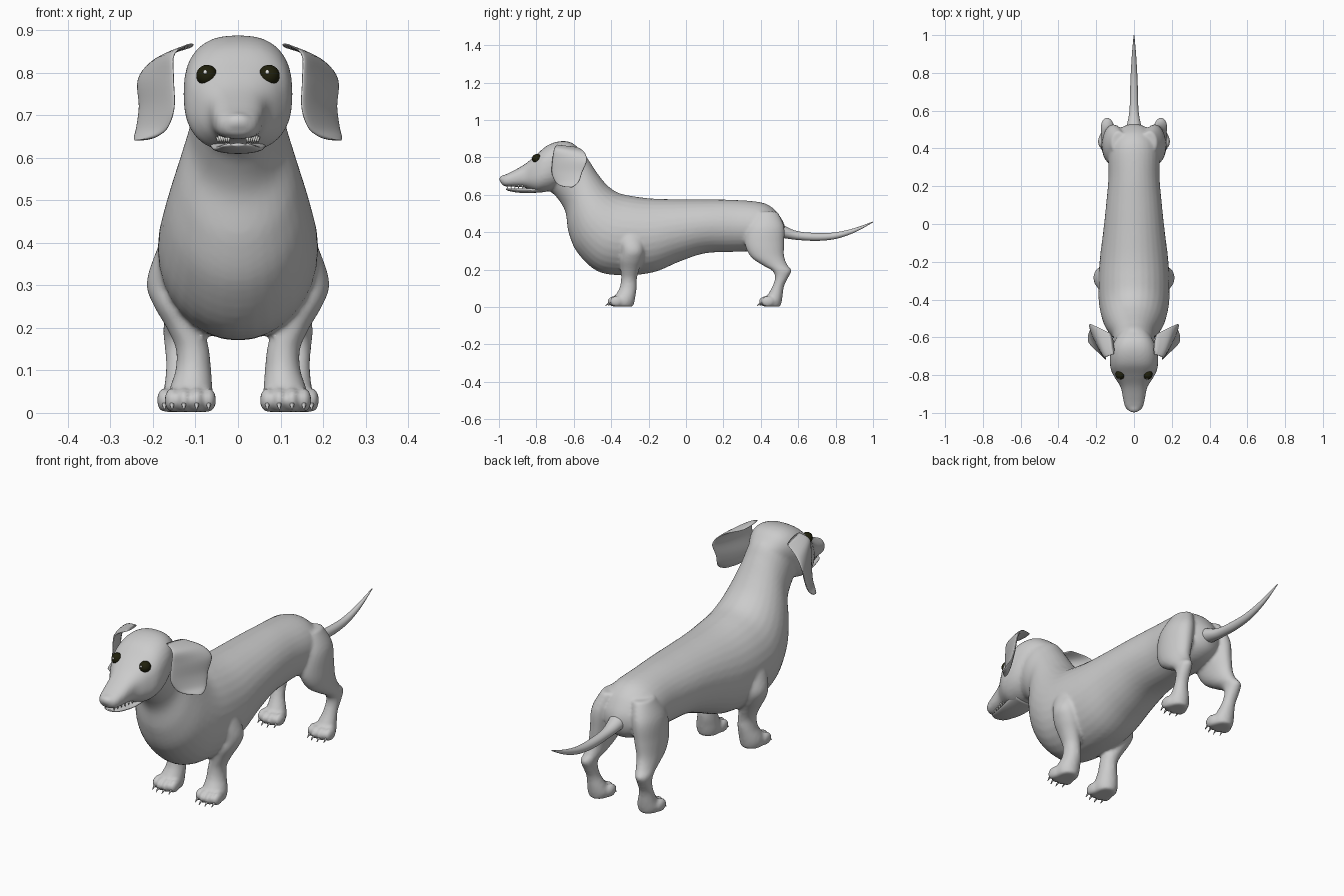
import bpy, bmesh, math
from mathutils import Vector, Matrix

if "Cube" in bpy.data.objects:
    bpy.data.objects.remove(bpy.data.objects["Cube"])


def material(name, rgb):
    m = bpy.data.materials.new(name)
    m.use_nodes = True
    m.diffuse_color = (*rgb, 1)
    m.node_tree.nodes["Principled BSDF"].inputs["Base Color"].default_value = (*rgb, 1)
    return m


COAT = material("coat grey", (0.6, 0.6, 0.6))
EYE = material("eye dark olive", (0.015, 0.015, 0.004))
WHITE = material("tooth white", (0.85, 0.85, 0.82))


def finish(bm, name, mat):
    bmesh.ops.recalc_face_normals(bm, faces=bm.faces)
    mesh = bpy.data.meshes.new(name)
    bm.to_mesh(mesh)
    bm.free()
    mesh.materials.append(mat)
    mesh.shade_smooth()
    ob = bpy.data.objects.new(name, mesh)
    bpy.context.scene.collection.objects.link(ob)
    return ob


def catmull(p0, p1, p2, p3, t):
    return 0.5 * (2 * p1 + (p2 - p0) * t + (2 * p0 - 5 * p1 + 4 * p2 - p3) * t * t
                  + (3 * p1 - p0 - 3 * p2 + p3) * t ** 3)


def power(v, p):
    return math.copysign(abs(v) ** p, v)


def loft(bm, stations, p=1.0, sides=32, steps=5):
    """Smooth skin through rings given as (centre, half axis a, half axis b)."""
    st = [[Vector(v) for v in s] for s in stations]
    st = [st[0]] + st + [st[-1]]
    rings = []
    for i in range(1, len(st) - 2):
        last = i == len(st) - 3
        for k in range(steps + last):
            c, a, b = (catmull(*[st[i + d][j] for d in (-1, 0, 1, 2)], k / steps)
                       for j in range(3))
            rings.append([bm.verts.new(c + a * power(math.cos(t), p) + b * power(math.sin(t), p))
                          for t in (math.tau * n / sides for n in range(sides))])
    for r, q in zip(rings, rings[1:]):
        for n in range(sides):
            m = (n + 1) % sides
            bm.faces.new((r[n], r[m], q[m], q[n]))
    bm.faces.new(rings[0])
    bm.faces.new(rings[-1])


def spine(rows):
    """Rows of top y, top z, bottom y, bottom z, half width."""
    return [((0, (ty + by) / 2, (tz + bz) / 2), (0, (ty - by) / 2, (tz - bz) / 2), (w, 0, 0))
            for ty, tz, by, bz, w in rows]


def limb(rows, s):
    """Rows of x, y, z, half width, half depth, mirrored by s."""
    return [((s * x, y, z), (w, 0, 0), (0, d, 0)) for x, y, z, w, d in rows]


def ball(bm, c, size, seg=20):
    bmesh.ops.create_uvsphere(bm, u_segments=seg, v_segments=seg // 2, radius=1,
                              matrix=Matrix.Translation(c) @ Matrix.Diagonal((*size, 1)))


def spike(bm, a, b, r):
    a, b = Vector(a), Vector(b)
    rot = (b - a).to_track_quat('Z', 'Y').to_matrix().to_4x4()
    bmesh.ops.create_cone(bm, cap_ends=True, segments=8, radius1=r, radius2=r * 0.15,
                          depth=(b - a).length, matrix=Matrix.Translation((a + b) / 2) @ rot)


TORSO = [(.53, .43, .525, .37, .025), (.512, .47, .50, .335, .075), (.47, .525, .45, .31, .11),
         (.40, .56, .38, .30, .135), (.25, .573, .25, .295, .135), (.10, .575, .10, .287, .148),
         (-.05, .576, -.03, .245, .163), (-.18, .58, -.17, .187, .18), (-.28, .592, -.32, .17, .188),
         (-.36, .61, -.47, .19, .186), (-.42, .65, -.58, .29, .168), (-.47, .71, -.628, .40, .142),
         (-.52, .785, -.645, .51, .115), (-.56, .84, -.69, .585, .108), (-.62, .86, -.73, .62, .1)]
HEAD = [(-.56, .835, -.66, .66, .09), (-.61, .878, -.72, .625, .118), (-.67, .887, -.765, .615, .128),
        (-.74, .865, -.80, .615, .122), (-.80, .815, -.835, .628, .098), (-.86, .765, -.87, .64, .07),
        (-.93, .725, -.92, .643, .058), (-.975, .703, -.965, .645, .046), (-.995, .685, -.985, .655, .025)]
JAW = [(-.75, .66, -.75, .615, .07), (-.84, .636, -.84, .609, .06), (-.90, .634, -.90, .612, .048),
       (-.945, .635, -.945, .62, .036), (-.962, .634, -.962, .627, .015)]
FORE = [(.14, -.31, .43, .03, .05), (.155, -.295, .36, .045, .065), (.165, -.285, .30, .05, .06),
        (.15, -.293, .25, .047, .06), (.125, -.30, .20, .043, .05), (.107, -.305, .15, .039, .042),
        (.105, -.31, .10, .042, .046), (.11, -.325, .06, .05, .055), (.112, -.335, .03, .053, .06),
        (.112, -.335, .002, .045, .052)]
HIND = [(.08, .43, .51, .04, .06), (.105, .425, .43, .056, .10), (.115, .42, .34, .056, .105),
        (.125, .435, .27, .048, .09), (.133, .475, .225, .04, .068), (.142, .512, .195, .034, .052),
        (.142, .512, .16, .031, .036), (.138, .493, .11, .031, .031), (.132, .475, .06, .042, .042),
        (.13, .46, .03, .05, .052), (.13, .46, .002, .042, .045)]
PAWS = [(.112, -.385), (.13, .425)]
TOES = [(-.043, .012), (-.015, 0), (.015, 0), (.043, .012)]

# Body, head, legs and toes fused into one smooth skin
bm = bmesh.new()
loft(bm, spine(TORSO))
loft(bm, spine(HEAD), p=0.8)
ball(bm, (0, -.973, .684), (.036, .027, .022))
for s in (1, -1):
    loft(bm, limb(FORE, s))
    loft(bm, limb(HIND, s))
    for px, py in PAWS:
        for dx, dy in TOES:
            ball(bm, (s * (px + dx), py + dy, .03), (.018, .036, .029))
body = finish(bm, "body", COAT)
remesh = body.modifiers.new("fuse", 'REMESH')
remesh.mode = 'VOXEL'
remesh.voxel_size = 0.008
remesh.use_smooth_shade = True
smooth = body.modifiers.new("soften", 'SMOOTH')
smooth.factor = 0.5
smooth.iterations = 5

# Lower jaw
bm = bmesh.new()
loft(bm, spine(JAW))
finish(bm, "lower_jaw", COAT)

# Tail tapering to a raised tip
bm = bmesh.new()
TAIL = [(.47, .425, .05), (.53, .402, .036), (.60, .382, .024), (.70, .375, .021),
        (.80, .382, .017), (.90, .41, .011), (1.0, .455, .002)]
loft(bm, [((0, y, z), (r, 0, 0), (0, -r * .25, r)) for y, z, r in TAIL], sides=20)
finish(bm, "tail", COAT)

# Hanging ears, lofted from front edge to back edge
EAR = [((.11, -.69, .868), (.125, -.58, .855)), ((.15, -.705, .845), (.195, -.545, .83)),
       ((.152, -.714, .79), (.234, -.53, .785)), ((.15, -.718, .72), (.232, -.555, .72)),
       ((.165, -.70, .672), (.238, -.572, .672)), ((.19, -.675, .65), (.243, -.595, .648)),
       ((.215, -.645, .642), (.24, -.61, .64))]
for s, side in ((1, "left"), (-1, "right")):
    bm = bmesh.new()
    rings = []
    for f, b in EAR:
        f, b = Vector((s * f[0], *f[1:])), Vector((s * b[0], *b[1:]))
        half = (b - f) / 2
        rings.append(((f + b) / 2, half, half.cross(Vector((0, 0, s))).normalized() * .011))
    loft(bm, rings, sides=24)
    finish(bm, side + "_ear", COAT)

    # Eye with a small glint
    bm = bmesh.new()
    ball(bm, (s * .073, -.797, .793), (.025, .026, .025), 24)
    finish(bm, side + "_eye", EYE)
    bm = bmesh.new()
    ball(bm, (s * .073 - .004, -.821, .801), (.005, .004, .005), 12)
    finish(bm, side + "_eye_glint", WHITE)

    # Claws
    bm = bmesh.new()
    for px, py in PAWS:
        for dx, dy in TOES:
            x, y = s * (px + dx), py + dy
            spike(bm, (x, y - .022, .024), (x, y - .045, .007), .007)
    finish(bm, side + "_claws", COAT)

    # Row of small teeth along the lip
    bm = bmesh.new()
    for i in range(6):
        y, x = -.955 + i * .02, s * (.022 + i * .005)
        spike(bm, (x, y, .652), (x, y, .634), .006)
    finish(bm, side + "_teeth", WHITE)
